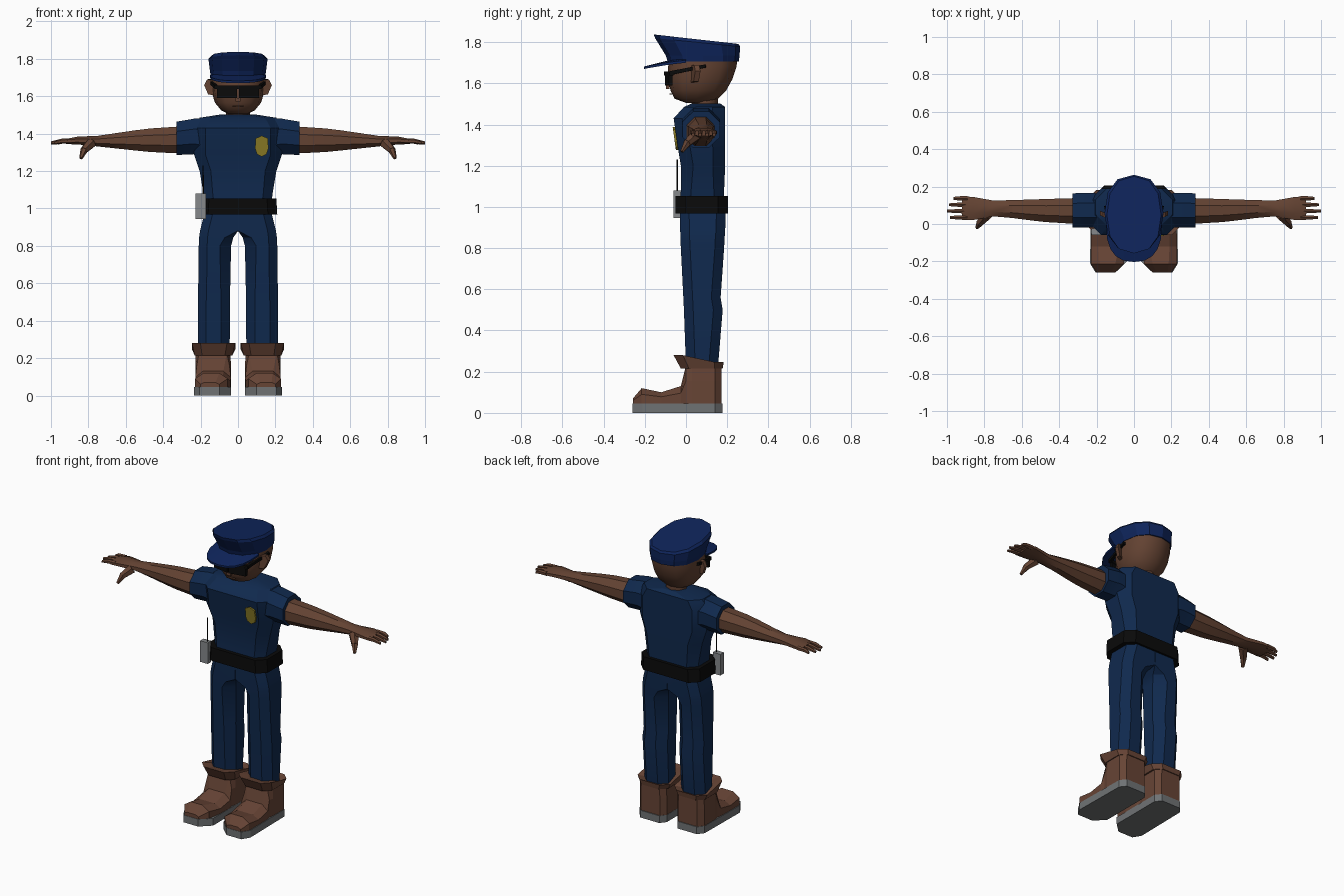
import bpy, bmesh, math
from mathutils import Vector

if "Cube" in bpy.data.objects:
    bpy.data.objects.remove(bpy.data.objects["Cube"])


def colour(name, r, g, b):
    m = bpy.data.materials.new(name)
    m.diffuse_color = (r, g, b, 1)
    m.use_nodes = True
    m.node_tree.nodes["Principled BSDF"].inputs["Base Color"].default_value = m.diffuse_color
    return m


NAVY = colour("navy_uniform", 0.005, 0.022, 0.075)
BLUE = colour("cap_blue", 0.0045, 0.018, 0.105)
SKIN = colour("brown_skin", 0.125, 0.055, 0.032)
BOOT = colour("boot_leather", 0.135, 0.058, 0.036)
SOLE = colour("sole_grey", 0.16, 0.17, 0.175)
BLACK = colour("black", 0.003, 0.003, 0.003)
GOLD = colour("badge_gold", 0.27, 0.21, 0.02)
GREY = colour("radio_grey", 0.24, 0.25, 0.26)


def make(name, verts, faces, mat, smooth=0):
    me = bpy.data.meshes.new(name)
    me.from_pydata([tuple(v) for v in verts], [], faces)
    bm = bmesh.new()
    bm.from_mesh(me)
    bmesh.ops.remove_doubles(bm, verts=bm.verts, dist=0.0005)
    bmesh.ops.recalc_face_normals(bm, faces=bm.faces)
    bm.to_mesh(me)
    bm.free()
    me.materials.append(mat)
    ob = bpy.data.objects.new(name, me)
    bpy.context.collection.objects.link(ob)
    if smooth:
        bpy.ops.object.select_all(action='DESELECT')
        bpy.context.view_layer.objects.active = ob
        ob.select_set(True)
        bpy.ops.object.shade_smooth_by_angle(angle=math.radians(smooth))
    return ob


def loft(name, rings, mat, smooth=0):
    """Skin a closed, capped surface over rings of equal point count."""
    n = len(rings[0])
    verts = [p for r in rings for p in r]
    faces = [(i * n + j, i * n + (j + 1) % n, (i + 1) * n + (j + 1) % n, (i + 1) * n + j)
             for i in range(len(rings) - 1) for j in range(n)]
    faces += [tuple(range(n)), tuple(range(len(verts) - n, len(verts)))]
    return make(name, verts, faces, mat, smooth)


def oct_ring(x0, x1, y0, y1, z, b0, b1, s=1):
    """Horizontal eight-sided ring; b0 / b1 bevel the x0 / x1 corners."""
    c = [(x0 + b0, y0), (x1 - b1, y0), (x1, y0 + b1), (x1, y1 - b1),
         (x1 - b1, y1), (x0 + b0, y1), (x0, y1 - b0), (x0, y0 + b0)]
    return [(s * x, y, z) for x, y in c]


def oval(hx, y0, y1, z, n=12, p=0.85):
    """Horizontal rounded ring; z may be a function of y."""
    out = []
    for i in range(n):
        a = math.tau * i / n
        c, q = math.cos(a), math.sin(a)
        x = hx * math.copysign(abs(c) ** p, c)
        y = (y0 + y1) / 2 + (y1 - y0) / 2 * math.copysign(abs(q) ** p, q)
        out.append((x, y, z(y) if callable(z) else z))
    return out


def side_ring(x, y, z, ry, rz, n=8):
    """Upright ring facing along x."""
    return [(x, y + ry * math.cos(math.tau * (i + .5) / n) * 1.06,
             z + rz * math.sin(math.tau * (i + .5) / n) * 1.06) for i in range(n)]


def box(name, a, b, mat):
    return loft(name, [[(x, y, z) for x, y in
                ((a[0], a[1]), (b[0], a[1]), (b[0], b[1]), (a[0], b[1]))] for z in (a[2], b[2])], mat)


def bar(name, a, b, wa, wb, mat, n=4):
    """Tapered rod between two points."""
    a, b = Vector(a), Vector(b)
    q = (b - a).to_track_quat('Z', 'Y')
    ring = lambda c, w: [c + q @ Vector((w * math.cos(math.tau * (i + .5) / n),
                                         w * math.sin(math.tau * (i + .5) / n), 0)) for i in range(n)]
    return loft(name, [ring(a, wa), ring(b, wb)], mat)


# Shirt body
loft("shirt", [oct_ring(-w, w, y0, y1, z, b, b) for w, y0, y1, z, b in (
    (.175, -.03, .185, 1.0, .05), (.185, -.025, .185, 1.08, .05), (.205, -.025, .19, 1.2, .06),
    (.235, -.04, .19, 1.29, .06), (.245, -.06, .19, 1.43, .07), (.205, -.01, .19, 1.485, .06),
    (.09, .03, .165, 1.503, .04))], NAVY, 25)

# Belt
loft("belt", [oct_ring(-w, w, -.05, .205, z, .05, .05)
              for w, z in ((.21, .968), (.205, 1.052))], BLACK)

for s, side in ((-1, "right"), (1, "left")):
    # Sleeve
    loft(side + "_sleeve", [side_ring(s * x, .073, z, ry, rz) for x, z, ry, rz in (
        (.15, 1.375, .09, .11), (.235, 1.385, .095, .097), (.33, 1.375, .093, .091))], NAVY, 25)

    # Trouser leg
    loft(side + "_trouser_leg", [oct_ring(x0, x1, y0, y1, z, b, .045, s) for x0, x1, y0, y1, z, b in (
        (.045, .215, .0, .155, .22, .045), (.042, .215, -.01, .178, .5, .05),
        (.042, .213, -.013, .168, .56, .05), (.037, .21, -.025, .185, .8, .06),
        (.025, .208, -.027, .187, .845, .045), (0, .203, -.028, .19, .88, .001),
        (0, .178, -.03, .193, .98, .001))], NAVY, 25)

    # Boot upper: sections running from toe to heel
    def boot_section(y, xi, xo, top, bev):
        mid = .045 + (top - .045) * .6
        return [(s * x, y, z) for x, z in ((xi, .045), (xo, .045), (xo, mid),
                                          (xo - bev, top), (xi + bev, top), (xi, mid))]
    loft(side + "_boot", [boot_section(*a) for a in (
        (-.258, .10, .20, .07, .02), (-.215, .055, .23, .12, .045), (-.12, .04, .23, .10, .04),
        (-.025, .038, .228, .13, .04), (0, .045, .222, .23, .015), (.03, .038, .228, .23, .002),
        (.14, .038, .228, .23, .002), (.172, .065, .20, .23, .002))], BOOT)

    # Sole
    outline = ((.10, -.26), (.205, -.26), (.235, -.21), (.23, .14), (.20, .177),
               (.065, .177), (.037, .14), (.037, -.2))
    loft(side + "_sole", [[(s * x, y, z) for x, y in outline] for z in (0, .046)], SOLE)

    # Flared boot cuff
    low = oct_ring(.03, .232, -.025, .178, .215, .04, .04, s)
    top = [(x, y, .28 if y < .02 else .247)
           for x, y, z in oct_ring(.014, .246, -.06, .183, 0, .045, .045, s)]
    rim = [(x, y, z - .012) for (x, y, _), (_, _, z) in
           zip(oct_ring(.045, .215, -.015, .155, 0, .045, .045, s), top)]
    loft(side + "_boot_cuff", [low, top, rim], BOOT)

    # Arm and palm
    loft(side + "_arm", [side_ring(s * x, y, z, ry, rz) for x, y, z, ry, rz in (
        (.25, .07, 1.37, .07, .073), (.34, .07, 1.366, .069, .072), (.47, .072, 1.365, .063, .064),
        (.55, .075, 1.364, .057, .055), (.65, .08, 1.362, .049, .042), (.75, .083, 1.36, .043, .029),
        (.80, .083, 1.362, .052, .025), (.86, .083, 1.363, .063, .021),
        (.92, .085, 1.358, .064, .014))], SKIN, 35)

    # Fingers
    for i, (y, tip) in enumerate(((.137, .965), (.103, .99), (.069, 1.0), (.035, .985))):
        loft(f"{side}_finger_{i + 1}", [side_ring(s * x, y, z, w, h, 6) for x, z, w, h in (
            (.89, 1.361, .014, .014), (.94, 1.36, .012, .013), (tip, 1.35, .008, .008))], SKIN, 35)

    # Thumb
    bar(side + "_thumb_base", (s * .785, .05, 1.35), (s * .825, .005, 1.31), .03, .021, SKIN, 6)
    bar(side + "_thumb_tip", (s * .822, .008, 1.313), (s * .84, -.02, 1.268), .021, .009, SKIN, 6)

    # Ear
    ear = ((.13, 1.685), (.165, 1.69), (.181, 1.66), (.16, 1.61), (.13, 1.605))
    loft(side + "_ear", [[(s * x, y + (x - .13) * .4, z) for x, z in ear] for y in (.025, .05)], SKIN)

    # Sunglass lens and temple
    lens = ((.006, -.103), (.112, -.083), (.112, -.065), (.006, -.085))
    loft(side + "_lens", [[(s * x, y, z) for x, y in lens] for z in (1.59, 1.645)], BLACK)
    brow = ((0, -.106), (.125, -.08), (.125, -.06), (0, -.085))
    loft(side + "_brow_bar", [[(s * x, y, z) for x, y in brow] for z in (1.638, 1.658)], BLACK)
    bar(side + "_temple", (s * .118, -.075, 1.65), (s * .152, .095, 1.684), .013, .011, BLACK)

# Neck and head
loft("neck", [oval(.065, .03, .155, z, 8, 1) for z in (1.46, 1.56)], SKIN, 50)
loft("head", [oval(hx, y0, y1, z) for hx, y0, y1, z in (
    (.05, .0, .12, 1.505), (.09, -.055, .155, 1.525), (.123, -.075, .195, 1.565),
    (.14, -.088, .225, 1.62), (.145, -.087, .245, 1.68), (.142, -.08, .25, 1.72))], SKIN, 45)
box("nose", (-.014, -.097, 1.572), (.014, -.08, 1.59), SKIN)
box("mouth", (-.03, -.079, 1.546), (.03, -.068, 1.55), SKIN)

# Cap crown, tilted forward
loft("cap_crown", [oval(.145, -.088, .256, 1.705), oval(.15, -.098, .26, 1.735),
                   oval(.158, -.15, .263, lambda y: 1.82 - (y + .155) * .1),
                   oval(.145, -.157, .255, lambda y: 1.837 - (y + .155) * .112)], BLUE)

# Cap visor
N = 10
visor = []
for dz in (0, -.012):
    for i in range(N + 1):
        c, q = math.cos(math.pi * i / N), math.sin(math.pi * i / N)
        visor += [(.135 * c, -.07 * q, 1.715 + dz),
                  (.15 * math.copysign(abs(c) ** .8, c), -.203 * q ** .8, 1.712 - .03 * q + dz)]
M = 2 * (N + 1)
faces = []
for i in range(0, 2 * N, 2):
    faces += [(i, i + 1, i + 3, i + 2), (M + i, M + i + 2, M + i + 3, M + i + 1),
              (i + 1, M + i + 1, M + i + 3, i + 3), (i, i + 2, M + i + 2, M + i)]
faces += [(0, M, M + 1, 1), (M - 2, M - 1, 2 * M - 1, 2 * M - 2)]
make("cap_visor", visor, faces, BLUE)

# Chest badge, leaning with the chest
shield = ((0, .056), (.032, .042), (.036, -.012), (.026, -.042), (0, -.056),
          (-.026, -.042), (-.036, -.012), (-.032, .042))
loft("badge", [[(.127 + x, y - z * .14, 1.333 + z) for x, z in shield]
               for y in (-.057, -.03)], GOLD)

# Belt radio with antenna
box("radio", (-.226, -.06, .945), (-.172, -.025, 1.08), GREY)
bar("radio_antenna", (-.186, -.043, 1.07), (-.186, -.043, 1.23), .004, .003, BLACK, 6)
